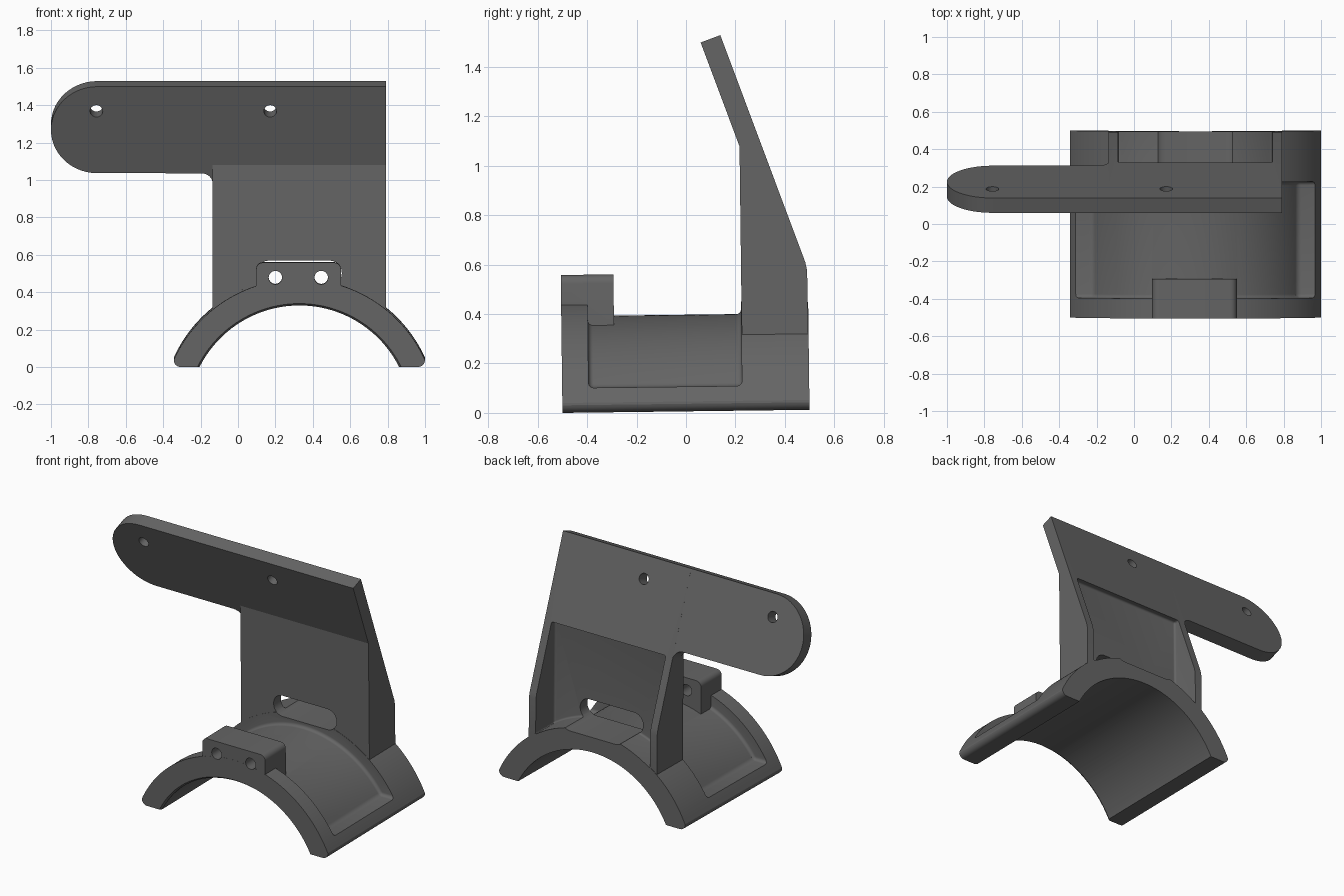
import bpy, bmesh
from math import sin, cos, pi, asin, radians
from mathutils import Matrix, Vector

if "Cube" in bpy.data.objects:
    bpy.data.objects.remove(bpy.data.objects["Cube"])

CX, CZ = 0.328, -0.268            # centre of the saddle arcs
R_OUT, R_FLOOR, R_IN = 0.738, 0.659, 0.597
LEAN = radians(19.8)              # lean of the mounting arm
X0, X1 = -0.135, 0.79             # width of the upright


def arc(cx, cz, r, a0, a1, n):
    return [(cx + r * cos(a0 + (a1 - a0) * i / n), cz + r * sin(a0 + (a1 - a0) * i / n))
            for i in range(n + 1)]


def circle(cx, cz, r, n):
    return arc(cx, cz, r, 0, 2 * pi, n)[:-1]


def prism(name, pts, d0, d1, axis='Y', bevel=0.0):
    """Extrude a profile: (x, z) along Y, or (y, z) along X."""
    bm = bmesh.new()
    put = (lambda p, d: (p[0], d, p[1])) if axis == 'Y' else (lambda p, d: (d, p[0], p[1]))
    face = bm.faces.new([bm.verts.new(put(p, d0)) for p in pts])
    ext = bmesh.ops.extrude_face_region(bm, geom=[face])['geom']
    shift = Vector((0, d1 - d0, 0) if axis == 'Y' else (d1 - d0, 0, 0))
    bmesh.ops.translate(bm, vec=shift, verts=[g for g in ext if isinstance(g, bmesh.types.BMVert)])
    bmesh.ops.recalc_face_normals(bm, faces=bm.faces)
    me = bpy.data.meshes.new(name)
    bm.to_mesh(me)
    bm.free()
    ob = bpy.data.objects.new(name, me)
    bpy.context.collection.objects.link(ob)
    if bevel:
        m = ob.modifiers.new('fillet', 'BEVEL')
        m.width, m.segments, m.limit_method, m.angle_limit = bevel, 6, 'ANGLE', radians(25)
        apply_mods(ob)
    return ob


def apply_mods(ob):
    dg = bpy.context.evaluated_depsgraph_get()
    dg.update()
    me = bpy.data.meshes.new_from_object(ob.evaluated_get(dg))
    ob.modifiers.clear()
    ob.data = me


def combine(base, part, op):
    m = base.modifiers.new('join', 'BOOLEAN')
    m.operation, m.object, m.solver = op, part, 'EXACT'
    bpy.context.view_layer.update()
    apply_mods(base)
    bpy.data.objects.remove(part)


def rounded_rect(x0, x1, z0, z1, r, bottom=True):
    pts = arc(x1 - r, z1 - r, r, 0, pi / 2, 6) + arc(x0 + r, z1 - r, r, pi / 2, pi, 6)
    if bottom:
        return pts + arc(x0 + r, z0 + r, r, pi, 1.5 * pi, 6) + arc(x1 - r, z0 + r, r, 1.5 * pi, 2 * pi, 6)
    return pts + [(x0, z0), (x1, z0)]


# saddle with rounded tips
a = asin((0.04 - CZ) / R_OUT)
tip = arc(0.634, 0.038, 0.038, -pi / 2, -0.2, 6)
outline = ([(CX + x, z) for x, z in tip] + arc(CX, CZ, R_OUT, a, pi - a, 64)
           + [(CX - x, z) for x, z in reversed(tip)])
bracket = prism('saddle_bracket', outline, -0.5, 0.5)

# recess in the top of the saddle
a = asin((0.10 - CZ) / R_FLOOR)
recess = arc(CX, CZ, R_FLOOR, a, pi - a, 64) + [
    (CX - 0.9, 0.10), (CX - 0.9, 0.9), (CX + 0.9, 0.9), (CX + 0.9, 0.10)]
combine(bracket, prism('recess', recess, -0.393, 0.228, bevel=0.02), 'DIFFERENCE')

# upright with leaning top
down, thick = Vector((sin(LEAN), -cos(LEAN))), Vector((cos(LEAN), sin(LEAN))) * 0.085
top_front = Vector((0.078, 1.492))
top_back = top_front + thick
bend = top_front + down * ((0.23 - top_front.x) / down.x)
knee = top_back + down * ((0.49 - top_back.x) / down.x)
side = [(0.23, 0.2), bend[:], top_front[:], top_back[:], knee[:],
        (0.4975, knee.y - 0.035), (0.4975, 0.2)]
combine(bracket, prism('upright', side, X0, X1, 'X'), 'UNION')

# mounting arm with round end, and a fillet where it meets the upright
L, r, f, gap = 0.495, 0.247, 0.06, 0.0003
plate = ([(0, L - gap)] + arc(-1 + r, L - r - gap, r, pi / 2, 1.5 * pi, 28)
         + arc(X0 - f, -f, f, pi / 2, 0, 6) + [(X0 + 0.04, -f), (X0 + 0.04, 0), (0, 0)])
arm_base = top_front + down * L
frame = Matrix.Translation((0, arm_base.x, arm_base.y)) @ Matrix.Rotation(LEAN, 4, 'X')
arm = prism('mounting_arm', plate, gap, 0.085 - gap)
arm.data.transform(frame)
combine(bracket, arm, 'UNION')

# screw lug on the front rim
combine(bracket, prism('lug', rounded_rect(0.097, 0.55, 0.25, 0.558, 0.035, False),
                       -0.4995, -0.287), 'UNION')

# pocket in the back of the upright
px0, px1, rp = X0 + 0.05, X1 - 0.05, R_OUT - 0.006
a0, a1 = [pi / 2 - asin((x - CX) / rp) for x in (px1, px0)]
pocket = arc(CX, CZ, rp, a0, a1, 36) + [(px0, 1.01), (px1, 1.01)]
combine(bracket, prism('pocket', pocket, 0.305, 0.8, bevel=0.025), 'DIFFERENCE')

# tool slot through the upright, then the bore
combine(bracket, prism('slot', rounded_rect(0.1, 0.555, 0.425, 0.56, 0.065), 0.12, 0.7), 'DIFFERENCE')
combine(bracket, prism('bore', circle(CX, CZ, R_IN, 128), -0.7, 0.7), 'DIFFERENCE')

# chamfer on the front edge of the bore
cone = prism('bore_chamfer', circle(CX, CZ, R_IN + 0.025, 128), -0.52, -0.485)
for v in cone.data.vertices:
    if v.co.y > -0.5:
        k = (R_IN - 0.001) / (R_IN + 0.025)
        v.co.x, v.co.z = CX + (v.co.x - CX) * k, CZ + (v.co.z - CZ) * k
combine(bracket, cone, 'DIFFERENCE')

# screw holes in lug and arm
for x in (0.2, 0.445):
    combine(bracket, prism('hole', circle(x, 0.478, 0.036, 28), -0.6, -0.2), 'DIFFERENCE')
for x in (-0.757, 0.172):
    hole = prism('hole', circle(x, L - 0.14, 0.034, 28), -0.1, 0.2)
    hole.data.transform(frame)
    combine(bracket, hole, 'DIFFERENCE')

# the whole part tips back very slightly
pivot = Matrix.Translation((0, -0.5, 0))
bracket.data.transform(pivot @ Matrix.Rotation(0.0125, 4, 'X') @ pivot.inverted())

# dark plastic
mat = bpy.data.materials.new('dark_grey')
mat.diffuse_color = (0.13, 0.13, 0.13, 1)
mat.use_nodes = True
mat.node_tree.nodes["Principled BSDF"].inputs["Base Color"].default_value = mat.diffuse_color
bracket.data.materials.clear()
bracket.data.materials.append(mat)

bpy.ops.object.select_all(action='DESELECT')
bracket.select_set(True)
bpy.context.view_layer.objects.active = bracket
bpy.ops.object.shade_smooth_by_angle(angle=radians(18))
